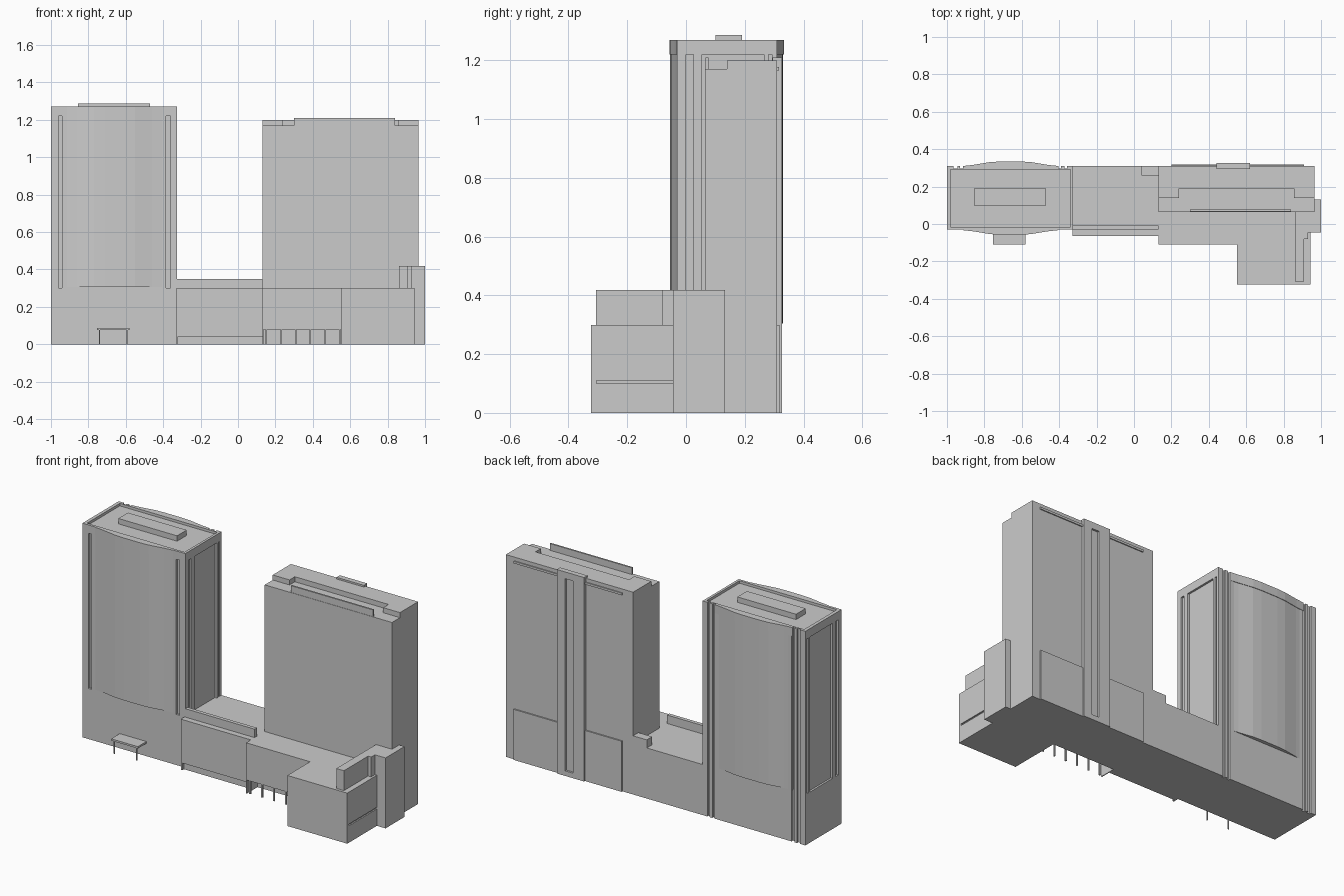
import bpy, bmesh


def prism(name, pts, z0, z1):
    """Vertical prism from a plan outline."""
    bm = bmesh.new()
    face = bm.faces.new([bm.verts.new((x, y, z0)) for x, y in pts])
    ext = bmesh.ops.extrude_face_region(bm, geom=[face])
    for v in ext["geom"]:
        if isinstance(v, bmesh.types.BMVert):
            v.co.z = z1
    bmesh.ops.recalc_face_normals(bm, faces=bm.faces)
    me = bpy.data.meshes.new(name)
    bm.to_mesh(me)
    bm.free()
    ob = bpy.data.objects.new(name, me)
    bpy.context.collection.objects.link(ob)
    return ob


def box(name, x0, x1, y0, y1, z0, z1):
    return prism(name, [(x0, y0), (x1, y0), (x1, y1), (x0, y1)], z0, z1)


def cut(ob, *bounds):
    """Carve boxes out of an object."""
    for b in bounds:
        c = box("cutter", *b)
        c.hide_render = True
        m = ob.modifiers.new("cut", "BOOLEAN")
        m.operation, m.object, m.solver = "DIFFERENCE", c, "EXACT"
        bpy.context.view_layer.objects.active = ob
        bpy.ops.object.modifier_apply(modifier=m.name)
        bpy.data.objects.remove(c)


# Left tower body with sunken roof, pier grooves and recessed end panels
tower = box("left_tower", -1, -0.325, -0.03, 0.31, 0, 1.27)
cut(tower, (-0.98, -0.34, -0.015, 0.292, 1.255, 1.4))
for a, b in ((-0.96, -0.94), (-0.385, -0.362)):
    cut(tower, (a, b, -0.1, -0.018, 0.30, 1.22))
for a, b in ((-0.965, -0.945), (-0.93, -0.91), (-0.405, -0.39), (-0.372, -0.357)):
    cut(tower, (a, b, 0.298, 0.4, -0.1, 1.3))
for a, b in ((-1.1, -0.988), (-0.337, -0.2)):
    cut(tower, (a, b, 0.055, 0.265, 0.30, 1.22),
        (a, b, 0.0, 0.025, 0.30, 1.22), (a, b, 0.28, 0.293, 0.30, 1.22))

# Faceted bowed facades, front and back, with a slightly prouder cap band
bow = [(-0.915, -0.03), (-0.86, -0.036), (-0.77, -0.051), (-0.715, -0.054),
       (-0.605, -0.054), (-0.55, -0.051), (-0.46, -0.036), (-0.405, -0.03)]
for side, f in (("front", lambda y: y), ("back", lambda y: 0.277 - y)):
    inner = [(-0.405, f(-0.02)), (-0.915, f(-0.02))]
    prism(side + "_bow", [(x, f(y)) for x, y in bow] + inner, 0.305, 1.22)
    prism(side + "_bow_cap", [(x, f(y - 0.003)) for x, y in bow] + inner, 1.22, 1.27)
box("left_roof_plant", -0.855, -0.47, 0.10, 0.19, 1.25, 1.287)

# Entrance canopy and posts
box("canopy", -0.755, -0.58, -0.11, -0.025, 0.076, 0.087)
for x in (-0.74, -0.592):
    box("canopy_post", x - 0.003, x + 0.003, -0.105, -0.099, 0, 0.08)

# Link block with front parapet and corner housing
link = box("link_block", -0.33, 0.135, -0.065, 0.31, 0, 0.30)
cut(link, (-0.32, 0.13, -0.1, -0.05, -0.1, 0.042))
box("link_parapet", -0.325, 0.13, -0.03, -0.008, 0.29, 0.35)
box("link_roof_housing", 0.04, 0.135, 0.26, 0.31, 0.29, 0.348)

# Right tower slab with stepped roof
box("right_tower", 0.13, 0.965, 0.065, 0.31, 0, 1.17)
prism("stepped_roof", [(0.13, 0.14), (0.24, 0.14), (0.24, 0.19), (0.855, 0.19),
                       (0.855, 0.14), (0.965, 0.14), (0.965, 0.31), (0.13, 0.31)],
      1.165, 1.2)
box("roof_screen", 0.3, 0.84, 0.067, 0.077, 1.16, 1.21)

# Rear stair pier with a tall slot, lower panels and facade trims
pier = box("rear_pier", 0.44, 0.62, 0.295, 0.326, 0, 1.21)
cut(pier, (0.515, 0.565, 0.314, 0.4, 0.03, 1.17))
for a, b in ((0.2, 0.44), (0.62, 0.91)):
    box("rear_lower_panel", a, b, 0.30, 0.318, 0, 0.30)
    box("rear_top_trim", a, b, 0.30, 0.316, 1.165, 1.178)

# Podium with an arcade on slim columns
podium = box("podium", 0.13, 0.56, -0.11, 0.07, 0, 0.30)
cut(podium, (0.135, 0.55, -0.2, -0.01, -0.1, 0.08))
for i in range(6):
    x = 0.152 + i * 0.0785
    box("arcade_column", x - 0.004, x + 0.004, -0.106, -0.098, 0, 0.085)

# Front wing with a side joint line
wing = box("front_wing", 0.55, 0.943, -0.323, 0.07, 0, 0.30)
cut(wing, (0.935, 1.0, -0.305, -0.045, 0.10, 0.11))

# Raised wing roof and corner stair block
box("wing_roof_block", 0.86, 0.91, -0.307, -0.04, 0.29, 0.418)
box("wing_roof_return", 0.90, 0.93, -0.08, -0.04, 0.29, 0.418)
box("corner_link", 0.86, 0.95, -0.045, 0.07, 0.29, 0.418)
box("corner_block", 0.935, 1.0, -0.045, 0.132, 0, 0.418)
